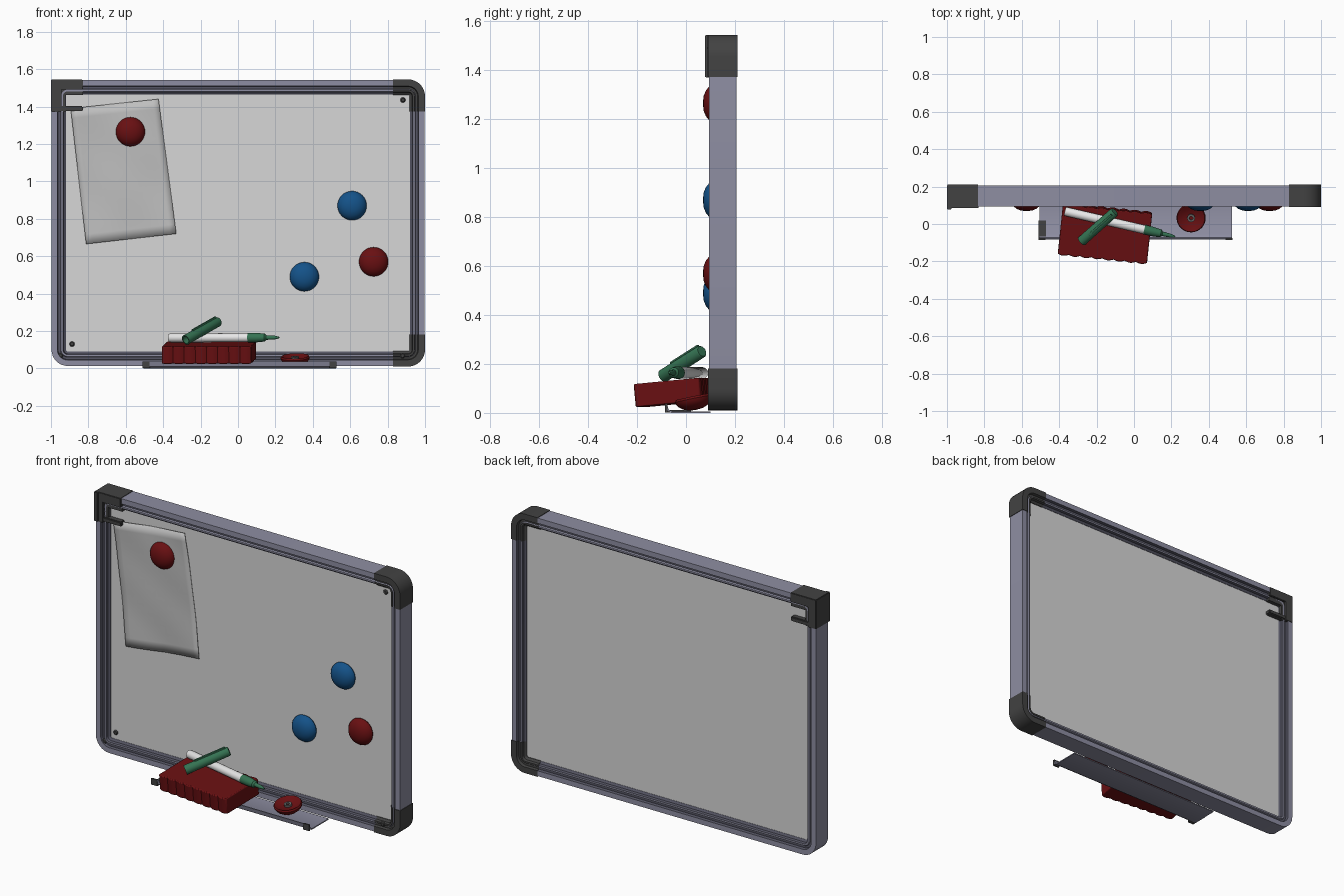
import bpy, bmesh, math
from mathutils import Vector

if "Cube" in bpy.data.objects:
    bpy.data.objects.remove(bpy.data.objects["Cube"])


def material(name, r, g, b):
    m = bpy.data.materials.new(name)
    m.use_nodes = True
    m.diffuse_color = (r, g, b, 1)
    m.node_tree.nodes["Principled BSDF"].inputs["Base Color"].default_value = (r, g, b, 1)
    return m


LAVENDER = material("lavender metal", .27, .27, .36)
GROOVE = material("dark groove", .09, .09, .125)
CORNER = material("dark plastic", .055, .055, .055)
BOARD = material("board white", .68, .68, .68)
PAPER = material("paper grey", .52, .52, .52)
RED = material("deep red", .14, .005, .006)
BLUE = material("blue", .007, .085, .25)
GREEN = material("green", .035, .17, .085)
WHITE = material("white", .8, .8, .8)
STEEL = material("steel", .14, .14, .14)


def finish(name, bm, *mats, smooth=True):
    bmesh.ops.recalc_face_normals(bm, faces=bm.faces)
    me = bpy.data.meshes.new(name)
    bm.to_mesh(me)
    bm.free()
    ob = bpy.data.objects.new(name, me)
    bpy.context.collection.objects.link(ob)
    for m in mats:
        me.materials.append(m)
    if smooth:
        bpy.ops.object.select_all(action="DESELECT")
        ob.select_set(True)
        bpy.context.view_layer.objects.active = ob
        bpy.ops.object.shade_smooth_by_angle(angle=math.radians(35))
    return ob


def box(name, lo, hi, mat, bevel=0):
    bm = bmesh.new()
    bmesh.ops.create_cube(bm, size=1)
    for v in bm.verts:
        v.co = [lo[i] if v.co[i] < 0 else hi[i] for i in range(3)]
    if bevel:
        bmesh.ops.bevel(bm, geom=bm.edges[:], offset=bevel, segments=2, affect="EDGES")
    return finish(name, bm, mat)


def prism(name, outline, depth, mat):
    # Extrude a list of 3D points along a vector
    bm = bmesh.new()
    face = bm.faces.new([bm.verts.new(p) for p in outline])
    new = bmesh.ops.extrude_face_region(bm, geom=[face])["geom"]
    bmesh.ops.translate(bm, vec=depth, verts=[v for v in new if isinstance(v, bmesh.types.BMVert)])
    return finish(name, bm, mat)


def lathe(name, profile, mat, loc, axis, n=32):
    bm = bmesh.new()
    rings = [[bm.verts.new((r * math.cos(2 * math.pi * i / n), r * math.sin(2 * math.pi * i / n), h))
              for i in range(n)] for r, h in profile]
    for a, b in zip(rings, rings[1:]):
        for i in range(n):
            bm.faces.new((a[i], a[(i + 1) % n], b[(i + 1) % n], b[i]))
    bmesh.ops.remove_doubles(bm, verts=bm.verts, dist=1e-5)
    ob = finish(name, bm, mat)
    ob.location = loc
    ob.rotation_euler = Vector(axis).to_track_quat("Z", "Y").to_euler()
    return ob


# Frame dimensions
HX, Z0, Z1, YC, R, ARM = 1.0, .01, 1.545, .15, .09, .172
HZ, ZC = (Z1 - Z0) / 2, (Z1 + Z0) / 2


def corner_arc(sx, sz, u):
    # Rounded corner path at inset u, ordered from the side towards top or bottom
    r = max(R - u, .006)
    c = u + r
    pts = []
    for i in range(9):
        a = math.pi / 2 * i / 8
        pts.append((sx * (HX - c + r * math.cos(a)), ZC + sz * (HZ - c + r * math.sin(a))))
    return pts


def whole_path(u):
    pts = []
    for sx, sz, rev in ((1, 1, 0), (-1, 1, 1), (-1, -1, 0), (1, -1, 1)):
        arc = corner_arc(sx, sz, u)
        pts += arc[::-1] if rev else arc
    return pts


def corner_path(sx, sz):
    return lambda u: ([(sx * (HX - u), ZC + sz * (HZ - ARM))] + corner_arc(sx, sz, u)
                      + [(sx * (HX - ARM), ZC + sz * (HZ - u))])


def sweep(name, profile, path, closed, mats, dark=()):
    bm = bmesh.new()
    rows = [[bm.verts.new((x, y, z)) for x, z in path(u)] for u, y in profile]
    k = len(rows)
    for j in range(k):
        a, b = rows[j], rows[(j + 1) % k]
        n = len(a)
        for i in range(n if closed else n - 1):
            f = bm.faces.new((a[i], a[(i + 1) % n], b[(i + 1) % n], b[i]))
            f.material_index = int(j in dark)
    if not closed:
        bm.faces.new([r[0] for r in rows])
        bm.faces.new([r[-1] for r in rows])
    return finish(name, bm, *mats)


# Stepped rail section, the same on front and back
half = [(.003, .057), (.034, .057), (.038, .042), (.050, .042), (.054, .050), (.064, .050), (.068, .036), (.08, .028)]
profile = [(u, YC - d) for u, d in half] + [(u, YC + d) for u, d in reversed(half)]
groove = (1, 2, 5, 6, 8, 9, 12, 13)
sweep("frame_rail", profile, whole_path, True, (LAVENDER, GROOVE), groove)

# Corner covers, one of the four missing
cover = [(u - .003 if u < .01 else u + .002, YC + (y - YC) * 1.06) for u, y in profile]
for label, sx, sz in (("upper_left", 1, 1), ("lower_left", 1, -1)):
    sweep(label + "_corner_cover", cover, corner_path(sx, sz), False, (CORNER,))

# Turned corner cover with square outside and hooked inside
TOP, LOW, INNER = 1.545, 1.37, -.83
box("turned_cover_top", (-1, .085, 1.49), (INNER, .21, TOP), CORNER, .003)
box("turned_cover_side", (-1, .085, LOW), (-.945, .21, TOP), CORNER, .003)
box("turned_cover_top_step", (-.95, .1, 1.462), (INNER, .2, 1.492), CORNER)
box("turned_cover_side_step", (-.95, .1, LOW), (-.922, .2, 1.47), CORNER)
box("turned_cover_hook", (-.95, .09, 1.375), (INNER, .207, 1.402), CORNER, .005)
box("turned_cover_front_lip", (-1, .078, LOW), (-.975, .09, TOP), CORNER, .003)

# Writing surface and screws
box("writing_board", (-.925, .124, .085), (.925, .176, 1.47), BOARD)
screw = [(0, .006), (.009, .006), (.014, .001), (.014, -.004), (0, -.004)]
for i, (x, y, z) in enumerate(((.882, .122, 1.435), (-.887, .122, .13), (-.95, .105, .068), (.88, .1, .068))):
    lathe(f"screw_{i + 1}", screw, CORNER, (x, y, z), (0, -1, 0), 16)

# Wrinkled paper sheet
bm = bmesh.new()
N = 14
bmesh.ops.create_grid(bm, x_segments=N, y_segments=N, size=.5)
tl, tr, br, bl = [Vector(p) for p in ((-.895, 1.39), (-.425, 1.44), (-.33, .72), (-.812, .665))]
for v in bm.verts:
    s, t = v.co.x + .5, v.co.y + .5
    p = bl.lerp(br, s).lerp(tl.lerp(tr, s), t)
    wave = .003 * math.sin(7 * s + 4 * t) * math.cos(9 * t) + .008 * (2 * t - 1) ** 2 * abs(2 * s - 1)
    v.co = (p.x, .117 - wave, p.y)
sheet = finish("paper_sheet", bm, PAPER)
sheet.modifiers.new("thickness", "SOLIDIFY").thickness = .002

# Round magnets on the board
dome = [(0, .055), (.03, .052), (.052, .043), (.067, .031), (.076, .018), (.078, .009), (.073, 0)]
for name, mat, x, z in (("red_magnet_upper", RED, -.575, 1.265), ("red_magnet_lower", RED, .725, .57),
                        ("blue_magnet_upper", BLUE, .61, .87), ("blue_magnet_lower", BLUE, .355, .49)):
    lathe(name, dome + [(0, 0)], mat, (x, .124, z), (0, -1, 0))

# Fallen magnet lying face down
down = Vector((.03, .2, -1)).normalized()
rest = Vector((.305, .03, .066))
lathe("fallen_magnet", dome + [(.066, .002), (.05, .014), (0, .018)], RED, rest, down)
lathe("fallen_magnet_core", [(.01, .014), (.01, .004), (.021, .004), (.021, .022)], STEEL, rest, down, 16)

# Pen tray with a curled front lip
tray = [(.1, 0), (-.06, 0), (-.077, .01), (-.084, .036), (-.078, .036), (-.071, .014), (-.057, .006), (.1, .006)]
prism("pen_tray", [(-.505, y, z) for y, z in tray], (1.03, 0, 0), LAVENDER)
box("tray_end_right", (-.51, -.083, .002), (-.47, .02, .011), CORNER)
for label, x in (("right", -.51), ("left", .488)):
    box("tray_lip_cap_" + label, (x, -.086, .002), (x + .038, -.076, .038), CORNER)

# Eraser with scalloped long sides
L, W, H, steps = .24, .131, .094, 48
wavy = [(-L + 2 * L * i / steps, W + .008 * abs(math.sin(8 * math.pi * i / steps))) for i in range(steps + 1)]
outline = [(x, -y, -H / 2) for x, y in wavy] + [(x, y, -H / 2) for x, y in reversed(wavy)]
eraser = prism("eraser", outline, (0, 0, H), RED)
eraser.location = (-.155, -.05, .084)
eraser.rotation_euler = (math.radians(5.5), 0, math.radians(-6))
bevel = eraser.modifiers.new("soft_edges", "BEVEL")
bevel.width, bevel.segments, bevel.limit_method, bevel.angle_limit = .005, 2, "ANGLE", math.radians(60)

# Open marker pen
tail, tip = Vector((-.37, .068, .163)), Vector((.22, -.068, .165))
along = tip - tail
size = along.length
lathe("marker_body", [(0, 0), (.02, 0), (.024, .006), (.024, size * .72), (0, size * .72)], WHITE, tail, along, 20)
lathe("marker_tip", [(0, size * .72), (.026, size * .72), (.025, size * .8), (.021, size * .87), (.012, size * .885),
                     (.01, size * .96), (.004, size), (0, size)], GREEN, tail, along, 20)

# Loose marker cap with a hollow end and a clip
start, end = Vector((-.28, -.092, .152)), Vector((-.103, .065, .252))
along = end - start
size = along.length
lathe("marker_cap", [(0, size), (.022, size), (.026, size - .006), (.027, 0), (.021, 0), (.02, size * .7),
                     (0, size * .7)], GREEN, start, along, 20)
clip = box("marker_cap_clip", (-.006, .024, size * .25), (.006, .033, size * .95), GREEN)
clip.location = start
clip.rotation_euler = along.to_track_quat("Z", "Y").to_euler()
